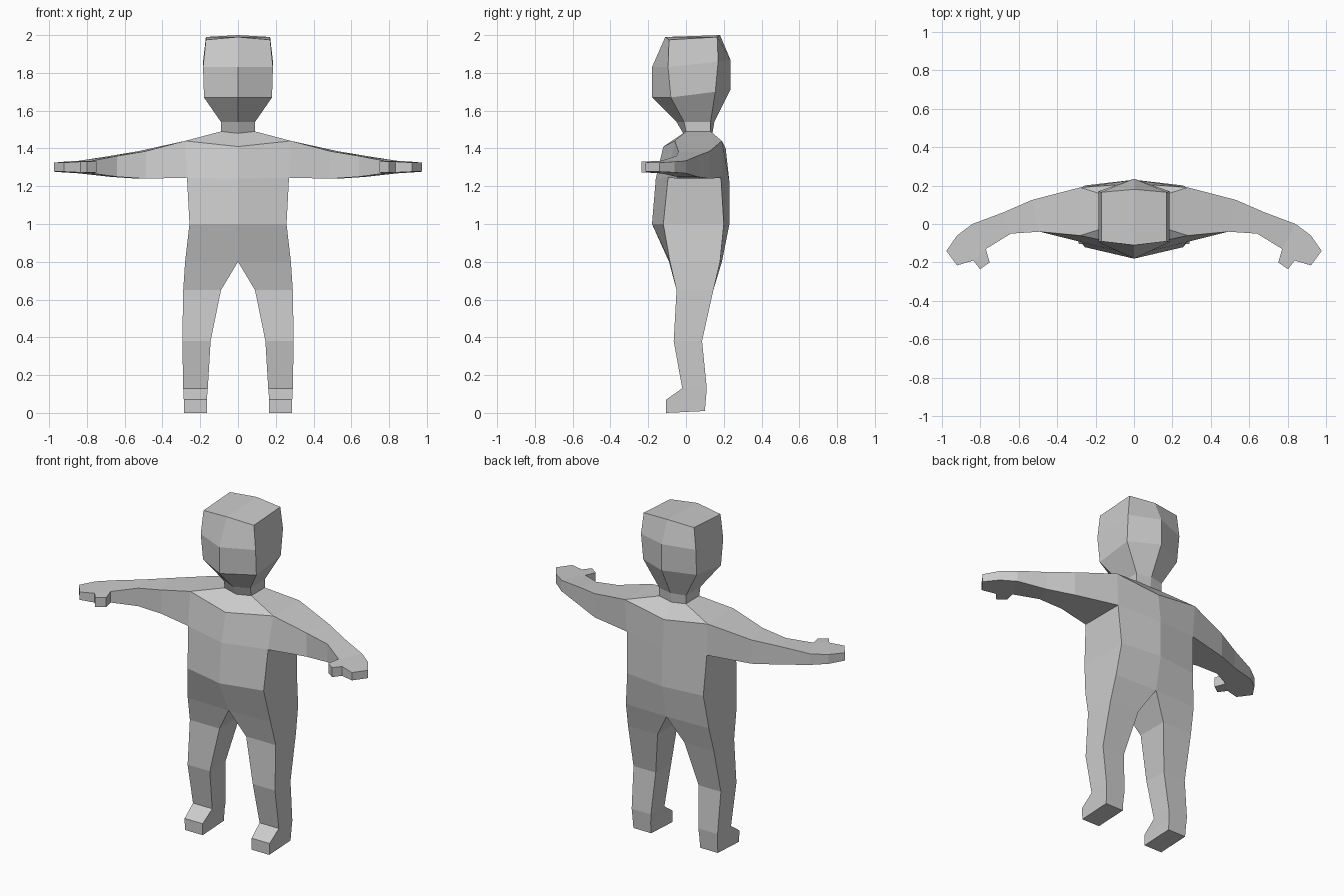
import bpy, bmesh

if "Cube" in bpy.data.objects:
    bpy.data.objects.remove(bpy.data.objects["Cube"])

grey = bpy.data.materials.new("plain grey")
grey.diffuse_color = (0.6, 0.6, 0.6, 1)
grey.use_nodes = True
grey.node_tree.nodes["Principled BSDF"].inputs["Base Color"].default_value = grey.diffuse_color

bm = bmesh.new()


def verts(points):
    return [bm.verts.new(p) for p in points]


def strip(a, b, sides):
    """Bridge two rings of four on the chosen sides (side i joins corner i to i+1)."""
    for i in sides:
        j = (i + 1) % 4
        bm.faces.new((a[i], a[j], b[j], b[i]))


def row(inner_x, outer_x, front_in, front_out, back_out, back_in):
    """Half section: inner front, outer front, outer back, inner back as (y, z)."""
    xs = (inner_x, outer_x, outer_x, inner_x)
    return verts([(x, *p) for x, p in zip(xs, (front_in, front_out, back_out, back_in))])


# Head and neck, top to bottom
head = [
    row(0, .17, (-.11, 1.99), (-.09, 1.975), (.165, 1.99), (.18, 2.0)),
    row(0, .185, (-.18, 1.83), (-.095, 1.83), (.17, 1.86), (.235, 1.87)),
    row(0, .18, (-.18, 1.67), (-.08, 1.67), (.155, 1.70), (.235, 1.71)),
    row(0, .09, (-.05, 1.54), (-.01, 1.54), (.13, 1.54), (.15, 1.54)),
    row(0, .09, (-.015, 1.48), (0, 1.49), (.13, 1.49), (.14, 1.48)),
]
# Shoulders and torso, down to the crotch
torso = [
    row(0, .28, (-.12, 1.41), (-.06, 1.44), (.19, 1.44), (.21, 1.40)),
    row(0, .27, (-.16, 1.24), (-.095, 1.245), (.185, 1.245), (.23, 1.22)),
    row(0, .257, (-.18, 1.0), (-.12, 1.0), (.20, 1.0), (.23, 1.0)),
    row(0, .28, (-.09, .80), (-.085, .80), (.18, .80), (.19, .80)),
]
# Leg and foot: z, inner x, outer x, front y, back y
leg = [row(i, o, (f, z), (f, z), (b, zb), (b, zb)) for z, zb, i, o, f, b in [
    (.65, .65, .09, .29, -.05, .145),
    (.38, .38, .145, .295, -.065, .085),
    (.13, .13, .16, .29, -.02, .11),
    (.07, .07, .165, .287, -.105, .105),
    (0, .01, .165, .285, -.105, .10),
]]

bm.faces.new(head[0])
trunk = head + torso
for a, b in zip(trunk, trunk[1:]):
    # the arm grows from the open side under the shoulder
    strip(a, b, (0, 2) if a is torso[0] else (0, 1, 2))
limb = [torso[-1]] + leg
for a, b in zip(limb, limb[1:]):
    strip(a, b, range(4))
bm.faces.new(leg[-1])

# Arm and hand: front xy, back xy, top z, bottom z
ring = [torso[0][1], torso[0][2], torso[1][2], torso[1][1]]
for (fx, fy), (bx, by), top, low in [
    ((.49, -.04), (.53, .125), 1.385, 1.24),
    ((.64, -.05), (.68, .06), 1.36, 1.25),
    ((.77, -.13), (.84, 0), 1.335, 1.268),
    ((.835, -.19), (.92, -.06), 1.33, 1.273),
    ((.92, -.215), (.975, -.14), 1.325, 1.277),
]:
    new = verts([(fx, fy, top), (bx, by, top), (bx, by, low), (fx, fy, low)])
    # the thumb grows from the open front of the palm
    strip(ring, new, (0, 1, 2) if fx == .835 else range(4))
    if fx == .835:
        palm = [ring[0], new[0], new[3], ring[3]]
    ring = new
bm.faces.new(ring)

# Thumb
thumb = verts([(.75, -.20, 1.33), (.80, -.235, 1.33), (.80, -.235, 1.272), (.75, -.20, 1.272)])
strip(palm, thumb, range(4))
bm.faces.new(thumb)

# Mirror to the other half and weld down the middle
half = bm.verts[:] + bm.edges[:] + bm.faces[:]
copy = bmesh.ops.duplicate(bm, geom=half)["geom"]
for v in copy:
    if isinstance(v, bmesh.types.BMVert):
        v.co.x = -v.co.x
bmesh.ops.remove_doubles(bm, verts=bm.verts[:], dist=1e-4)
bmesh.ops.recalc_face_normals(bm, faces=bm.faces[:])

mesh = bpy.data.meshes.new("body")
bm.to_mesh(mesh)
bm.free()
mesh.materials.append(grey)
bpy.context.collection.objects.link(bpy.data.objects.new("body", mesh))
